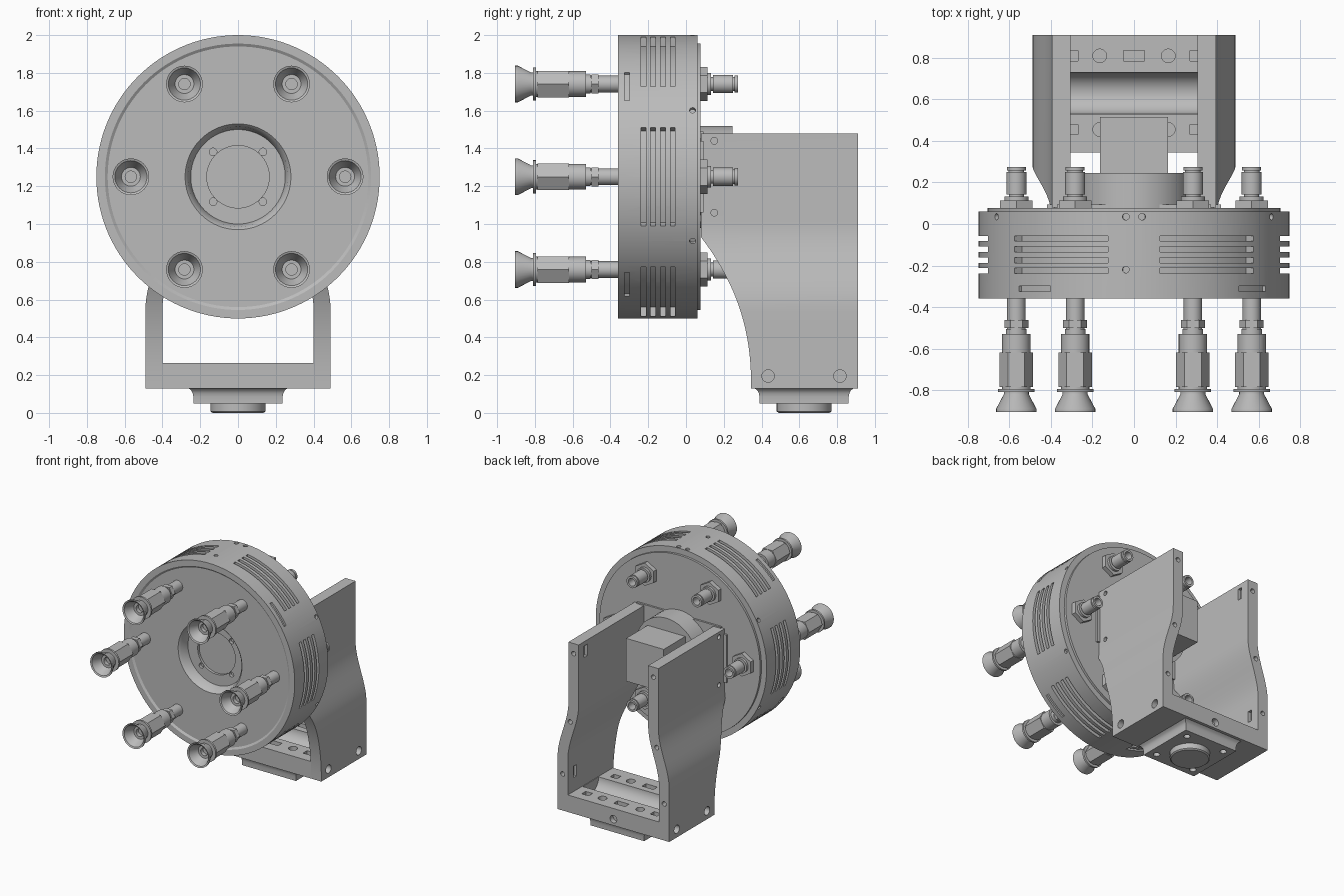
import bpy, bmesh
from math import sin, cos, pi, radians, sqrt
from mathutils import Matrix, Vector

if "Cube" in bpy.data.objects:
    bpy.data.objects.remove(bpy.data.objects["Cube"])

GREY = (0.5, 0.5, 0.5, 1)
grey = bpy.data.materials.new("plain_grey")
grey.use_nodes = True
grey.diffuse_color = GREY
grey.node_tree.nodes["Principled BSDF"].inputs["Base Color"].default_value = GREY

AXIS_Z = 1.25          # height of the drum axis
BASE_Y = 0.625         # centre of the pedestal


def finish(bm, name, at=(0, 0, 0)):
    bmesh.ops.recalc_face_normals(bm, faces=bm.faces)
    mesh = bpy.data.meshes.new(name)
    bm.to_mesh(mesh)
    bm.free()
    mesh.materials.append(grey)
    ob = bpy.data.objects.new(name, mesh)
    ob.location = at
    bpy.context.collection.objects.link(ob)
    return ob


def smooth(ob):
    bpy.ops.object.select_all(action='DESELECT')
    ob.select_set(True)
    bpy.context.view_layer.objects.active = ob
    bpy.ops.object.shade_smooth_by_angle(angle=radians(32))


def lathe(bm, profile, steps, axis='Y', phase=0):
    """Spin (radius, along) points about the y or z axis."""
    if axis == 'Y':
        pts = [(r * cos(phase), a, r * sin(phase)) for r, a in profile]
        ax = (0, 1, 0)
    else:
        pts = [(r * cos(phase), r * sin(phase), a) for r, a in profile]
        ax = (0, 0, 1)
    vs = [bm.verts.new(p) for p in pts]
    es = [bm.edges.new(p) for p in zip(vs, vs[1:])]
    bmesh.ops.spin(bm, geom=vs + es, cent=(0, 0, 0), axis=ax, angle=2 * pi, steps=steps)
    bmesh.ops.remove_doubles(bm, verts=bm.verts, dist=1e-5)


def loft(bm, rows):
    """Bridge equal-sized loops and cap both ends."""
    loops = [[bm.verts.new(p) for p in row] for row in rows]
    n = len(loops[0])
    for a, b in zip(loops, loops[1:]):
        for i in range(n):
            j = (i + 1) % n
            bm.faces.new((a[i], a[j], b[j], b[i]))
    bm.faces.new(loops[0])
    bm.faces.new(loops[-1])


def box(bm, centre, size):
    m = Matrix.Translation(centre) @ Matrix.Diagonal((*size, 1))
    bmesh.ops.create_cube(bm, size=1, matrix=m)


def rod(bm, centre, direction, radius, depth):
    turn = Vector(direction).to_track_quat('Z', 'Y').to_matrix().to_4x4()
    bmesh.ops.create_cone(bm, cap_ends=True, segments=20, radius1=radius, radius2=radius,
                          depth=depth, matrix=Matrix.Translation(centre) @ turn)


def sector(bm, middle, half, r0, r1, y0, y1, n=10):
    rows = []
    for i in range(n + 1):
        a = radians(middle - half + 2 * half * i / n)
        rows.append([(r * cos(a), y, r * sin(a))
                     for r, y in ((r0, y0), (r1, y0), (r1, y1), (r0, y1))])
    loft(bm, rows)


def cut(ob, bm):
    """Subtract the cutter mesh and remove it again."""
    cutter = finish(bm, "cutter", ob.location)
    cutter.hide_render = True
    mod = ob.modifiers.new("cut", 'BOOLEAN')
    mod.solver = 'EXACT'
    mod.object = cutter
    bpy.context.view_layer.objects.active = ob
    bpy.ops.object.modifier_apply(modifier=mod.name)
    bpy.data.objects.remove(cutter)


# Drum with recessed front, central well and stepped back plate
bm = bmesh.new()
lathe(bm, [(0, -.25), (.165, -.25), (.165, -.27), (.25, -.27), (.265, -.335), (.28, -.35),
           (.69, -.35), (.705, -.36), (.75, -.36), (.75, .06), (.705, .06), (.705, .078),
           (0, .078)], 120)
drum = finish(bm, "drum", (0, 0, AXIS_Z))

# Cooling slots, rim notches and screw holes
bm = bmesh.new()
for k in range(6):
    for y in (-.226, -.174, -.122, -.07):
        sector(bm, 60 * k, 20.3, .70, .8, y - .013, y + .013)
for k in range(4):
    sector(bm, 40 + 90 * k, 7.5, .735, .8, -.325, -.298, 4)
for angle, y in ((87, .035), (93, .035), (93, -.22), (28, .035), (-27, .035),
                 (152, .035), (207, .035)):
    a = radians(angle)
    rod(bm, (.75 * cos(a), y, .75 * sin(a)), (cos(a), 0, sin(a)), .016, .04)
for sx in (-1, 1):
    for sz in (-1, 1):
        rod(bm, (.132 * sx, -.27, .132 * sz), (0, 1, 0), .02, .05)
cut(drum, bm)
smooth(drum)

# Six suction cups with stems, hex bodies, lock nuts and rear fittings
for k in range(6):
    a = radians(60 * k)
    at = (.567 * cos(a), 0, AXIS_Z + .567 * sin(a))
    bm = bmesh.new()
    lathe(bm, [(0, -.80), (.03, -.80), (.03, -.83), (.05, -.83), (.085, -.9), (.097, -.905),
               (.097, -.89), (.06, -.82), (.06, -.81), (.088, -.81), (.088, -.795),
               (.068, -.795), (.068, -.53), (.05, -.53), (.05, -.505), (.044, -.505),
               (.044, -.34), (0, -.34)], 32)
    smooth(finish(bm, f"suction_cup_{k + 1}", at))
    bm = bmesh.new()
    lathe(bm, [(0, -.785), (.081, -.785), (.081, -.62), (0, -.62)], 6)
    finish(bm, f"cup_hex_body_{k + 1}", at)
    bm = bmesh.new()
    lathe(bm, [(0, -.5), (.058, -.5), (.058, -.462), (0, -.462)], 6)
    finish(bm, f"stem_nut_{k + 1}", at)
    bm = bmesh.new()
    lathe(bm, [(0, .07), (.091, .07), (.091, .113), (0, .113)], 6, phase=pi / 2)
    finish(bm, f"rear_nut_{k + 1}", at)
    bm = bmesh.new()
    lathe(bm, [(0, .1), (.058, .1), (.058, .132), (.036, .132), (.036, .142), (.048, .142),
               (.048, .25), (.038, .25), (.038, .257), (.046, .257), (.046, .275),
               (.03, .275), (.03, .21), (0, .21)], 32)
    smooth(finish(bm, f"hose_fitting_{k + 1}", at))

# Drive unit behind the drum
bm = bmesh.new()
lathe(bm, [(0, .07), (.27, .07), (.27, .245), (0, .245)], 64)
smooth(finish(bm, "drive_housing", (0, 0, AXIS_Z)))
bm = bmesh.new()
box(bm, (0, .375, AXIS_Z), (.33, .28, .34))
finish(bm, "drive_box")
bm = bmesh.new()
box(bm, (0, .083, AXIS_Z), (.84, .02, .48))
upright = [e for e in bm.edges if abs(e.verts[0].co.y - e.verts[1].co.y) > .01]
bmesh.ops.bevel(bm, geom=upright, offset=.05, segments=5, affect='EDGES')
finish(bm, "mounting_plate")


# Curved bracket arms
def arm_row(z, side):
    front = .08 if z >= .93 else .345 - .265 * ((z - .13) / .8) ** 2.3
    t = min(1, max(0, (z - .55) / .45))
    shift = .095 * t * t * (3 - 2 * t)
    outer, inner = side * (.49 - shift), side * (.40 - shift)
    return [(outer, front, z), (outer, .91, z), (inner, .91, z), (inner, front, z)]


for side, name in ((1, "left_arm"), (-1, "right_arm")):
    bm = bmesh.new()
    heights = [.13 + .04 * i for i in range(23)] + [1.48]
    loft(bm, [arm_row(z, side) for z in heights])
    arm = finish(bm, name)
    bm = bmesh.new()
    for y in (.435, .815):
        rod(bm, (side * .49, y, .195), (1, 0, 0), .033, .1)
    for z in (1.06, 1.44):
        rod(bm, (side * .395, .15, z), (1, 0, 0), .018, .1)
    for z, x in ((1.4, .35), (.85, .38), (.42, .445)):
        rod(bm, (side * x, .91, z), (0, 1, 0), .018, .08)
    for z, x in ((1.4, .305), (.42, .40)):
        box(bm, (side * x, .82, z), (.05, .04, .09))
    cut(arm, bm)
    smooth(arm)

# Bracket base with trough, slots and holes
bm = bmesh.new()
box(bm, (0, .6275, .1975), (.8, .565, .135))
base = finish(bm, "bracket_base")
bm = bmesh.new()
bmesh.ops.create_cone(bm, cap_ends=True, segments=48, radius1=.1, radius2=.1, depth=.79,
                      matrix=Matrix.Translation((0, .63, .268)) @ Matrix.Rotation(pi / 2, 4, 'Y'))
for y in (.81, .455):
    for x in (-.3, 0, .3):
        box(bm, (x, y, .25), (.06 if x else .1, .05, .1))
    for x in (-.165, .165):
        rod(bm, (x, y, .25), (0, 0, 1), .033, .1)
rod(bm, (0, .91, .18), (0, 1, 0), .03, .08)
cut(base, bm)
smooth(base)

# Square pedestal and round foot
bm = bmesh.new()
lathe(bm, [(r * sqrt(2), z) for r, z in ((0, .05), (.236, .05), (.236, .085), (.24, .105),
           (.248, .12), (.262, .13), (0, .13))], 4, 'Z', pi / 4)
pedestal = finish(bm, "pedestal", (0, BASE_Y, 0))
bm = bmesh.new()
for sx in (-1, 1):
    for sy in (-1, 1):
        rod(bm, (.17 * sx, .17 * sy, .05), (0, 0, 1), .024, .06)
cut(pedestal, bm)
smooth(pedestal)
bm = bmesh.new()
lathe(bm, [(0, 0), (.135, 0), (.145, .008), (.145, .055), (0, .055)], 48, 'Z')
smooth(finish(bm, "foot_disc", (0, BASE_Y, 0)))
